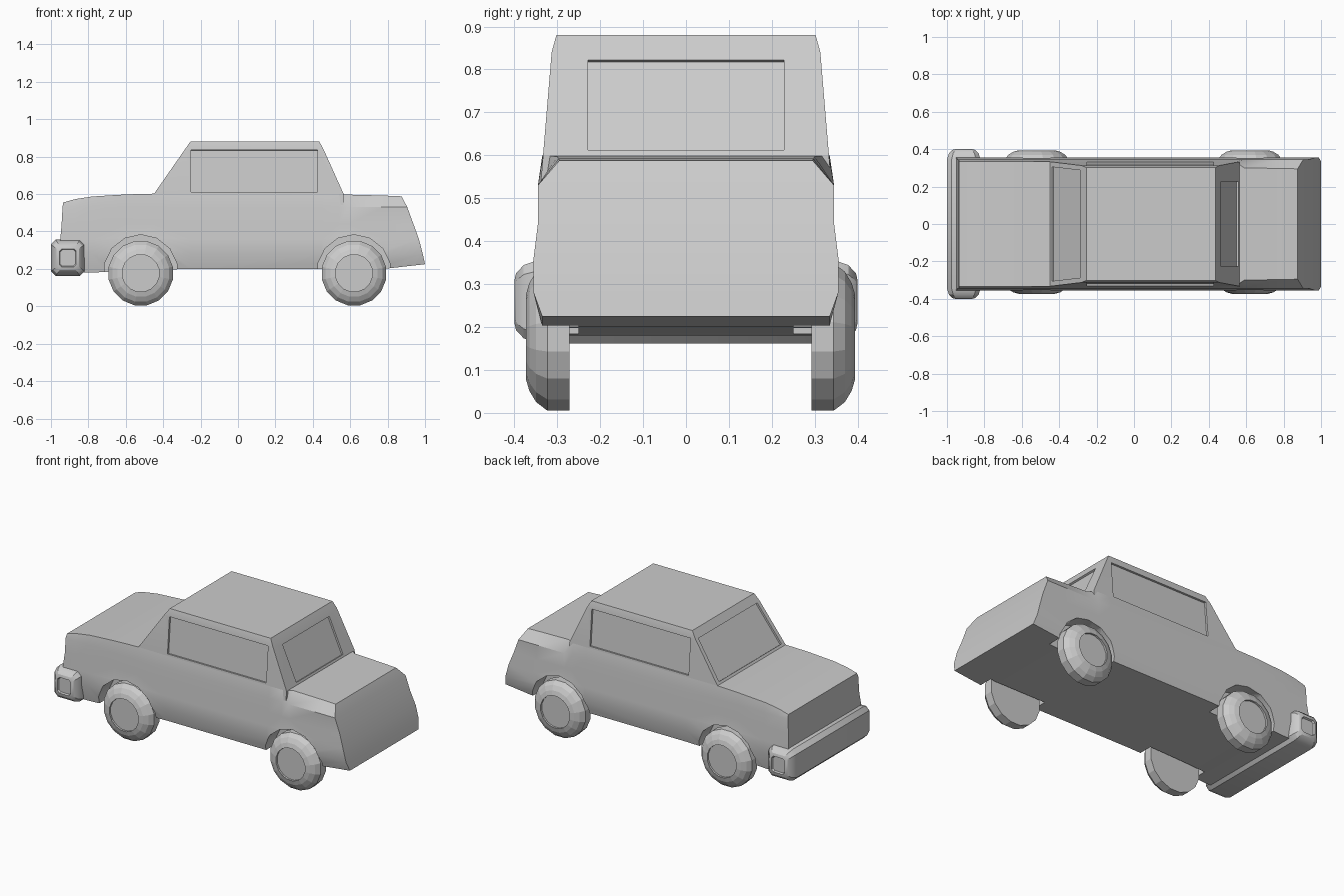
import bpy, bmesh
from math import sin, cos, pi
from mathutils import Vector

cube = bpy.data.objects.get("Cube")
if cube:
    bpy.data.objects.remove(cube, do_unlink=True)

grey = bpy.data.materials.new("plain grey")
grey.use_nodes = True
grey.diffuse_color = (0.6, 0.6, 0.6, 1)
for node in grey.node_tree.nodes:
    if node.type == 'BSDF_PRINCIPLED':
        node.inputs["Base Color"].default_value = grey.diffuse_color


def loft(name, rings, fan=False):
    """Skin closed rings of points; end caps are strips between mirrored points, or one face."""
    bm = bmesh.new()
    rows = [[bm.verts.new(p) for p in ring] for ring in rings]
    n = len(rows[0])
    for a, b in zip(rows, rows[1:]):
        for i in range(n):
            j = (i + 1) % n
            bm.faces.new((a[i], a[j], b[j], b[i]))
    for row in (rows[0], rows[-1]):
        if fan:
            bm.faces.new(row)
        else:
            for i in range(n // 2 - 1):
                bm.faces.new((row[i], row[i + 1], row[n - 2 - i], row[n - 1 - i]))
    bmesh.ops.recalc_face_normals(bm, faces=bm.faces)
    mesh = bpy.data.meshes.new(name)
    bm.to_mesh(mesh)
    bm.free()
    mesh.materials.append(grey)
    obj = bpy.data.objects.new(name, mesh)
    bpy.context.collection.objects.link(obj)
    return obj


def activate(obj):
    bpy.ops.object.select_all(action='DESELECT')
    obj.select_set(True)
    bpy.context.view_layer.objects.active = obj


def carve(obj, cutter):
    activate(obj)
    mod = obj.modifiers.new("cut", 'BOOLEAN')
    mod.operation = 'DIFFERENCE'
    mod.solver = 'EXACT'
    mod.object = cutter
    bpy.ops.object.modifier_apply(modifier=mod.name)
    bpy.data.objects.remove(cutter, do_unlink=True)


def smooth(obj, angle=0.5):
    activate(obj)
    bpy.ops.object.shade_smooth_by_angle(angle=angle)


def circle(cx, cz, r, y, n):
    return [(cx + r * cos(2 * pi * (k + 0.5) / n), y, cz + r * sin(2 * pi * (k + 0.5) / n))
            for k in range(n)]


def mirrored(half):
    return half + [(x, -y, z) for x, y, z in reversed(half)]


# Lower body: sections along the length, each (x, top, bottom, half width of top)
WIDTHS = (0.345, 0.345, 0.355, 0.355, 0.335)
LEVELS = (0.53, 0.44, 0.36, 0.28)


def section(xs, top, bottom, half_top):
    zs = (top,) + LEVELS + (bottom,)
    return mirrored(list(zip(xs, (half_top,) + WIDTHS, zs)))


rings = [section((-0.935, -0.938, -0.943, -0.95, -0.955, -0.955), 0.555, 0.2, 0.335)]
for x, top, bottom, half_top in (
        (-0.87, 0.573, 0.18, 0.335), (-0.78, 0.587, 0.18, 0.335),
        (-0.6, 0.598, 0.19, 0.335), (-0.45, 0.602, 0.195, 0.333),
        (-0.25, 0.6, 0.2, 0.333), (0.45, 0.6, 0.2, 0.333),
        (0.54, 0.6, 0.2, 0.333), (0.59, 0.597, 0.2, 0.3),
        (0.78, 0.592, 0.2, 0.297)):
    rings.append(section((x,) * 6, top, bottom, half_top))
rings.append(section((0.875, 0.905, 0.938, 0.967, 0.988, 1.0), 0.588, 0.225, 0.295))
body = loft("lower_body", rings)

# Wheel arches
WHEELS = {"front": -0.52, "rear": 0.62}
for x in WHEELS.values():
    for s in (-1, 1):
        carve(body, loft("arch_cutter", [circle(x, 0.185, 0.198, s * y, 14)
                                         for y in (0.25, 0.5)], True))
smooth(body)

# Cabin: stacked rectangles (height, front x, rear x, half width)
cabin = loft("cabin", [
    mirrored([(a, w, z), (b, w, z)]) for z, a, b, w in (
        (0.54, -0.45, 0.565, 0.338), (0.6, -0.45, 0.565, 0.333),
        (0.84, -0.283, 0.457, 0.313), (0.88, -0.255, 0.435, 0.302))])


def window(corners, depth=0.012):
    """Sink a four-cornered pane into the cabin."""
    pts = [Vector(c) for c in corners]
    normal = (pts[1] - pts[0]).cross(pts[2] - pts[0]).normalized()
    middle = sum(pts, Vector()) / 4
    if normal.dot(middle - Vector((0.05, 0, 0.65))) < 0:
        normal.negate()
    carve(cabin, loft("window_cutter", [[p + normal * d for p in pts]
                                        for d in (-depth, 0.04)], True))


for s in (-1, 1):
    window([(-0.25, s * 0.332, 0.612), (0.425, s * 0.332, 0.612),
            (0.425, s * 0.3135, 0.835), (-0.25, s * 0.3135, 0.835)])
window([(-0.44, -0.305, 0.615), (-0.44, 0.305, 0.615),
        (-0.287, 0.287, 0.835), (-0.287, -0.287, 0.835)])
window([(0.56, -0.228, 0.612), (0.56, 0.228, 0.612),
        (0.466, 0.228, 0.822), (0.466, -0.228, 0.822)])
smooth(cabin, 0.2)


# Bumper bar with rounded, tapered ends and a small sunken end pad
def bumper_ring(y, scale):
    a, b, c = 0.09 * scale, 0.097 * scale, 0.025 * scale
    half = [(c - a, b), (-a, b - c), (-a, c - b), (c - a, -b)]
    loop = half + [(-px, pz) for px, pz in reversed(half)]
    return [(-0.91 + px, y, 0.259 + pz) for px, pz in loop]


END = ((0.39, 0.45), (0.4, 0.5), (0.396, 0.68), (0.378, 0.88), (0.345, 1.0))
bumper = loft("bumper", [bumper_ring(-y, k) for y, k in END]
              + [bumper_ring(y, k) for y, k in reversed(END)])
smooth(bumper)

# Wheels: flat inner face, rounded outer shoulder, sunken hub
TYRE = ((0.175, 0.0), (0.175, 0.052), (0.155, 0.078), (0.128, 0.094),
        (0.1, 0.102), (0.1, 0.09))
for end, x in WHEELS.items():
    for side, s, inner in (("right", -1, 0.271), ("left", 1, 0.292)):
        loft(end + "_" + side + "_wheel",
             [circle(x, 0.177, r, s * (inner + d), 16) for r, d in TYRE], True)
